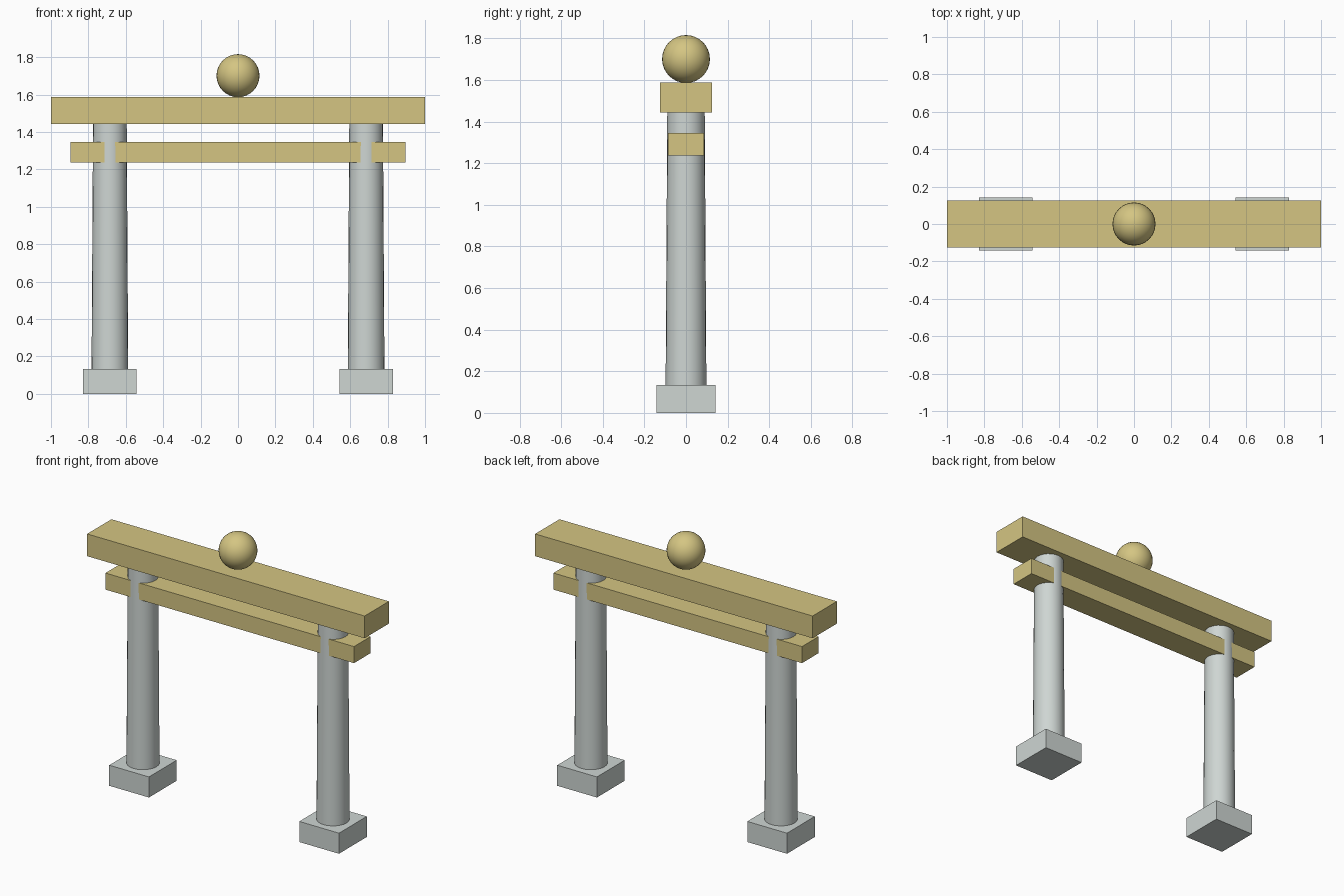
import bpy, math

if "Cube" in bpy.data.objects:
    bpy.data.objects.remove(bpy.data.objects["Cube"])


def material(name, rgb):
    m = bpy.data.materials.new(name)
    m.diffuse_color = (*rgb, 1)
    m.use_nodes = True
    m.node_tree.nodes["Principled BSDF"].inputs["Base Color"].default_value = m.diffuse_color
    return m


GOLD = material("pale gold", (0.66, 0.56, 0.225))
STONE = material("light grey stone", (0.62, 0.67, 0.65))


def finish(name, mat, smooth=False):
    ob = bpy.context.object
    ob.name = name
    ob.data.materials.append(mat)
    if smooth:
        bpy.ops.object.shade_smooth_by_angle(angle=math.radians(40))
    return ob


def box(name, x, half_x, half_y, z0, z1, mat):
    bpy.ops.mesh.primitive_cube_add(size=2, location=(x, 0, (z0 + z1) / 2))
    bpy.context.object.scale = (half_x, half_y, (z1 - z0) / 2)
    bpy.ops.object.transform_apply(location=False, rotation=False, scale=True)
    return finish(name, mat)


# Two tapered columns on square footings
for side, x in (("left", -0.685), ("right", 0.685)):
    box(side + "_footing", x, 0.143, 0.143, 0, 0.134, STONE)
    bpy.ops.mesh.primitive_cone_add(vertices=24, radius1=0.098, radius2=0.09,
                                    depth=1.32, location=(x, 0, 0.79))
    finish(side + "_column", STONE, True)

# Lower tie beam and wide top lintel
box("tie_beam", 0, 0.896, 0.0855, 1.238, 1.346, GOLD)
box("top_lintel", 0, 1.0, 0.125, 1.443, 1.588, GOLD)

# Ball ornament on the lintel
bpy.ops.mesh.primitive_uv_sphere_add(segments=32, ring_count=16, radius=0.115,
                                     location=(0, 0, 1.701))
finish("ball_ornament", GOLD, True)
